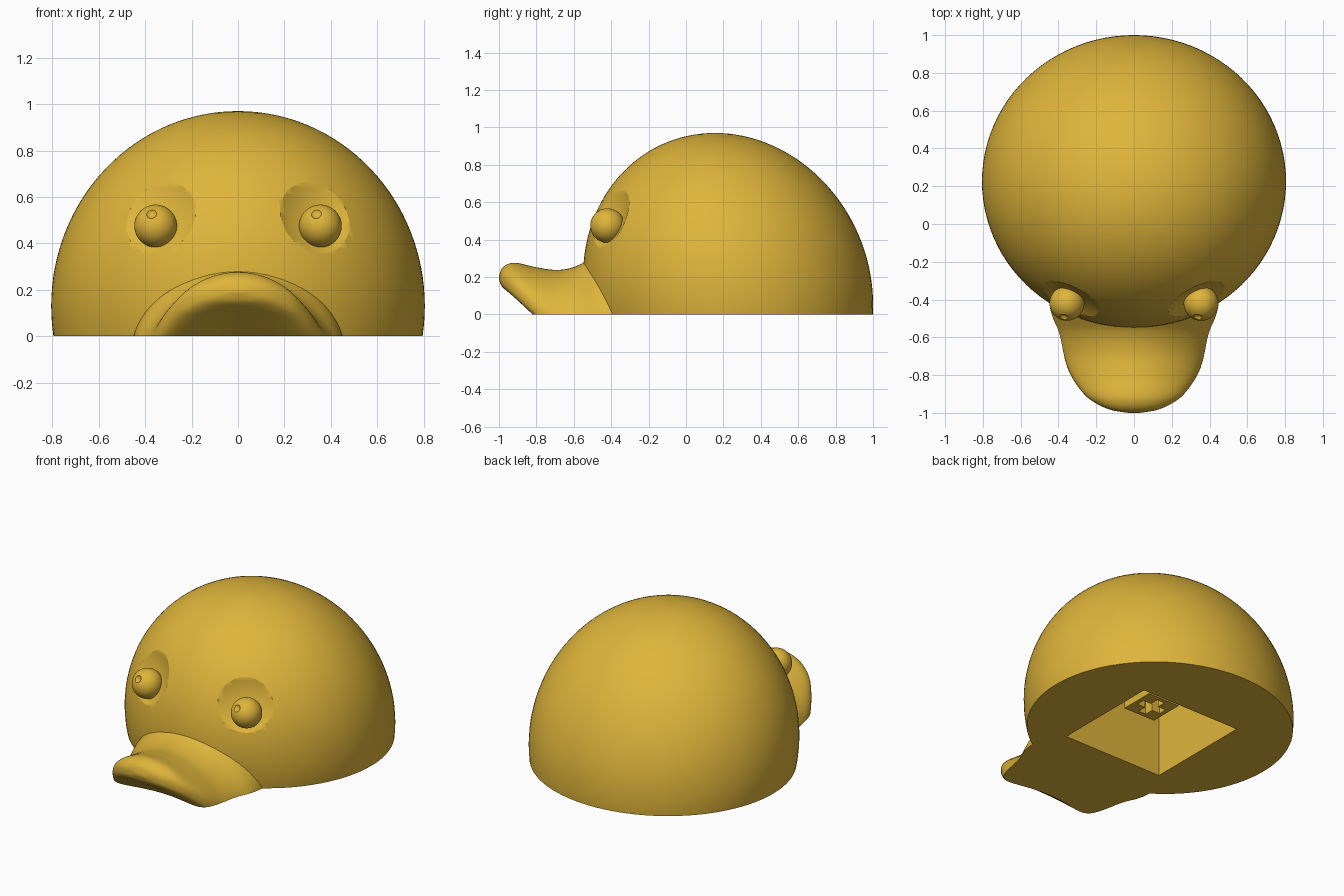
import bpy, bmesh, math
from mathutils import Vector, Matrix

if "Cube" in bpy.data.objects:
    bpy.data.objects.remove(bpy.data.objects["Cube"], do_unlink=True)

GOLD = (0.74, 0.462, 0.043, 1)
gold = bpy.data.materials.new("golden_yellow")
gold.use_nodes = True
gold.diffuse_color = GOLD
gold.node_tree.nodes["Principled BSDF"].inputs["Base Color"].default_value = GOLD


def finish(name, bm):
    """Turn a bmesh into a coloured object."""
    bmesh.ops.recalc_face_normals(bm, faces=bm.faces)
    mesh = bpy.data.meshes.new(name)
    bm.to_mesh(mesh)
    bm.free()
    obj = bpy.data.objects.new(name, mesh)
    bpy.context.collection.objects.link(obj)
    mesh.materials.append(gold)
    return obj


def ground_cut(bm):
    """Slice away everything below the ground and close the base."""
    cut = bmesh.ops.bisect_plane(bm, geom=bm.verts[:] + bm.edges[:] + bm.faces[:],
                                 plane_co=(0, 0, 0), plane_no=(0, 0, -1), clear_outer=True)
    rim = [e for e in cut["geom_cut"] if isinstance(e, bmesh.types.BMEdge)]
    bmesh.ops.holes_fill(bm, edges=rim, sides=0)


def ball(name, centre, radius, segments=48):
    bm = bmesh.new()
    bmesh.ops.create_uvsphere(bm, u_segments=segments, v_segments=segments // 2, radius=radius)
    bmesh.ops.translate(bm, verts=bm.verts, vec=centre)
    return finish(name, bm)


def box(name, low, high):
    bm = bmesh.new()
    low, high = Vector(low), Vector(high)
    bmesh.ops.create_cube(bm, size=1, matrix=Matrix.Translation((low + high) / 2)
                          @ Matrix.Diagonal((*(high - low), 1)))
    return finish(name, bm)


def subtract(obj, cutter):
    cutter.hide_render = True
    mod = obj.modifiers.new("cut", "BOOLEAN")
    mod.operation, mod.solver, mod.object = "DIFFERENCE", "EXACT", cutter
    bpy.context.view_layer.objects.active = obj
    bpy.ops.object.modifier_apply(modifier=mod.name)
    bpy.data.objects.remove(cutter, do_unlink=True)


def smooth(obj):
    bpy.ops.object.select_all(action="DESELECT")
    obj.select_set(True)
    bpy.context.view_layer.objects.active = obj
    bpy.ops.object.shade_smooth_by_angle(angle=math.radians(32))


# Head: dome leaning slightly forward
RX, RY, RZ = 0.805, 0.772, 0.84
CY, CZ, LEAN = 0.225, 0.13, 0.07


def head_y(x, z):
    t = (z - CZ) / RZ
    return CY - LEAN * t - RY * math.sqrt(1 - t * t - (x / RX) ** 2)


bm = bmesh.new()
bmesh.ops.create_uvsphere(bm, u_segments=96, v_segments=64, radius=1)
for v in bm.verts:
    x, y, z = v.co
    v.co = (RX * x, CY + RY * y - LEAN * z, CZ + RZ * z)
ground_cut(bm)
head = finish("head", bm)

# Square hollow underneath
MID, HALF, CEILING = 0.16, 0.355, 0.5
subtract(head, box("hollow_cutter", (-HALF, MID - HALF, -0.2), (HALF, MID + HALF, CEILING)))

# Eyes: shallow sockets with a ball in each
SOCKET, DISH = 0.165, 0.45
for side, label in ((1, "left"), (-1, "right")):
    ex, ez = side * 0.345, 0.505
    ey = head_y(ex, ez)
    normal = Vector((ex / RX ** 2, (ey - CY) / RY ** 2, (ez - CZ) / RZ ** 2)).normalized()
    centre = Vector((ex, ey, ez)) + normal * (math.sqrt(DISH ** 2 - SOCKET ** 2) - 0.017)
    subtract(head, ball("socket_cutter", centre, DISH, 96))
    pupil = Vector((side * 0.355, -0.42, 0.475))
    eye = ball(label + "_eye", pupil, 0.092)
    subtract(eye, ball("glint_cutter", pupil + Vector((-0.02, -0.085, 0.06)), 0.028, 24))
    smooth(eye)
smooth(head)

# Bill: arched sections from tip to root (y, half width, top, bottom)
SECTIONS = [(-1.0, 0.03, 0.205, 0.185), (-0.985, 0.12, 0.245, 0.15), (-0.95, 0.2, 0.27, 0.12),
            (-0.9, 0.265, 0.275, 0.085), (-0.8, 0.335, 0.252, 0.01), (-0.68, 0.38, 0.238, -0.07),
            (-0.57, 0.41, 0.265, -0.1), (-0.45, 0.45, 0.34, -0.1), (-0.28, 0.46, 0.36, -0.1)]
ARCH, STEPS, AROUND = 0.9, 6, 64


def spline(a, b, c, d, t):
    return 0.5 * (2 * b + (c - a) * t + (2 * a - 5 * b + 4 * c - d) * t ** 2
                  + (3 * b - a - 3 * c + d) * t ** 3)


def section(s):
    i = min(int(s), len(SECTIONS) - 2)
    pick = [SECTIONS[min(max(i + k, 0), len(SECTIONS) - 1)] for k in (-1, 0, 1, 2)]
    return [spline(*vals, s - i) for vals in zip(*pick)]


bm = bmesh.new()
rings = []
for n in range((len(SECTIONS) - 1) * STEPS + 1):
    y, w, top, bottom = section(n / STEPS)
    ring = []
    for k in range(AROUND):
        a = math.tau * k / AROUND
        x, s = w * math.cos(a), math.sin(a)
        bulge = math.copysign(abs(s) ** 0.75, s) * (top - bottom) / 2
        ring.append(bm.verts.new((x, y, (top + bottom) / 2 - ARCH * x * x + bulge)))
    rings.append(ring)
for r0, r1 in zip(rings, rings[1:]):
    for k in range(AROUND):
        j = (k + 1) % AROUND
        bm.faces.new((r0[k], r0[j], r1[j], r1[k]))
bm.faces.new(rings[0])
bm.faces.new(rings[-1])
ground_cut(bm)
smooth(finish("bill", bm))

# Mounting stem with a cross-shaped slot
STEM, STEM_END, ARM, SLOT, SLOT_TOP = 0.113, 0.175, 0.085, 0.027, 0.4
stem = box("stem", (-STEM, MID - STEM, STEM_END), (STEM, MID + STEM, CEILING + 0.02))
for ax, ay in ((ARM, SLOT), (SLOT, ARM)):
    subtract(stem, box("slot_cutter", (-ax, MID - ay, 0), (ax, MID + ay, SLOT_TOP)))
